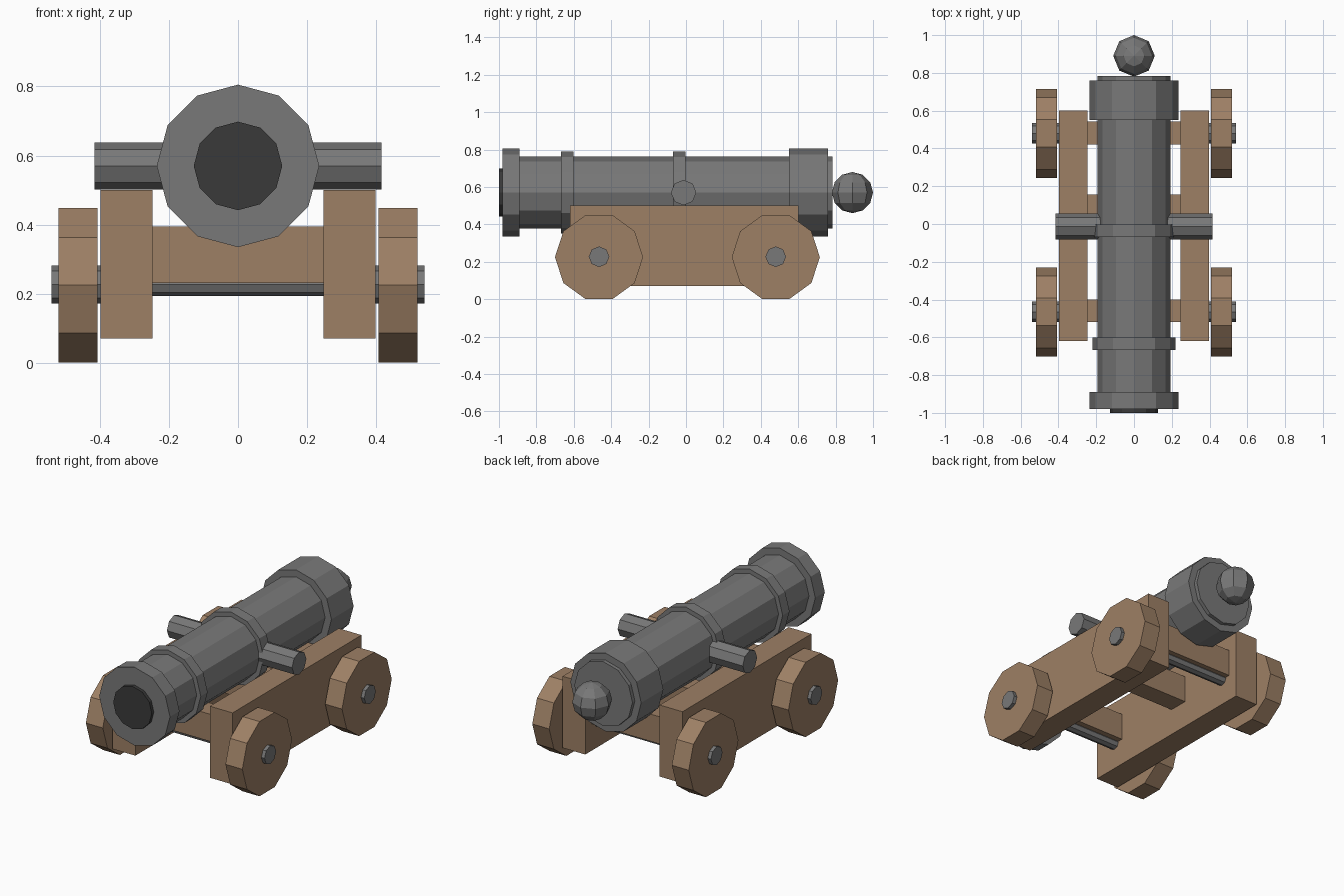
import bpy, bmesh, math
from mathutils import Matrix

if "Cube" in bpy.data.objects:
    bpy.data.objects.remove(bpy.data.objects["Cube"])


def material(name, rgb):
    m = bpy.data.materials.new(name)
    m.diffuse_color = (*rgb, 1)
    m.use_nodes = True
    m.node_tree.nodes["Principled BSDF"].inputs["Base Color"].default_value = m.diffuse_color
    return m


IRON = material("iron grey", (0.19, 0.19, 0.19))
WOOD = material("brown wood", (0.34, 0.215, 0.13))
BORE = material("dark bore", (0.042, 0.042, 0.042))


def finish(bm, name, mat):
    bmesh.ops.recalc_face_normals(bm, faces=bm.faces)
    me = bpy.data.meshes.new(name)
    bm.to_mesh(me)
    bm.free()
    me.materials.append(mat)
    ob = bpy.data.objects.new(name, me)
    bpy.context.collection.objects.link(ob)


def lathe(name, axis, profile, sides, centre, mat):
    """Closed solid round 'x' or 'y' from (position, radius) points."""
    bm = bmesh.new()
    rings = []
    for p, r in profile:
        ring = []
        for i in range(sides):
            a = 2 * math.pi * i / sides
            u, v = r * math.cos(a), r * math.sin(a)
            co = (p, u, v) if axis == 'x' else (u, p, v)
            ring.append(bm.verts.new([c + o for c, o in zip(co, centre)]))
        rings.append(ring)
    for a, b in zip(rings, rings[1:]):
        for i in range(sides):
            j = (i + 1) % sides
            bm.faces.new((a[i], a[j], b[j], b[i]))
    bm.faces.new(rings[0])
    bm.faces.new(rings[-1])
    finish(bm, name, mat)


def box(name, x, y, z, mat):
    bm = bmesh.new()
    bmesh.ops.create_cube(bm, size=1)
    for v in bm.verts:
        v.co = [(lo + hi) / 2 + c * (hi - lo) for c, (lo, hi) in zip(v.co, (x, y, z))]
    finish(bm, name, mat)


BARREL_Z = 0.57
AXLE_Z = 0.225

# Barrel with its muzzle, bands, breech and back plate
lathe("barrel", 'y', [
    (-0.98, 0.235), (-0.89, 0.235), (-0.89, 0.193), (-0.667, 0.193),
    (-0.667, 0.22), (-0.602, 0.22), (-0.602, 0.193), (-0.07, 0.193),
    (-0.07, 0.22), (-0.002, 0.22), (-0.002, 0.193), (0.55, 0.193),
    (0.55, 0.235), (0.76, 0.235), (0.76, 0.193), (0.783, 0.193),
], 12, (0, 0, BARREL_Z), IRON)
lathe("muzzle_bore", 'y', [(-1.0, 0.128), (-0.97, 0.128)], 12, (0, 0, BARREL_Z), BORE)
lathe("trunnion", 'x', [(-0.415, 0.068), (0.415, 0.068)], 8, (0, -0.013, BARREL_Z), IRON)

# Round knob behind the breech
bm = bmesh.new()
bmesh.ops.create_uvsphere(bm, u_segments=8, v_segments=6, radius=0.11,
                          matrix=Matrix.Translation((0, 0.89, BARREL_Z)))
finish(bm, "breech_knob", IRON)

# Carriage cheeks
for side, s in (("right", 1), ("left", -1)):
    box(side + "_cheek", sorted((s * 0.247, s * 0.398)), (-0.62, 0.602), (0.071, 0.5), WOOD)

# Cross beams between the cheeks
for name, y in (("front", -0.46), ("middle", 0.095), ("rear", 0.482)):
    box(name + "_beam", (-0.25, 0.25), (y - 0.06, y + 0.06), (0.232, 0.395), WOOD)

# Wheels on stepped axles, thinner between the cheeks
for end, y in (("front", -0.465), ("rear", 0.48)):
    lathe(end + "_axle", 'x', [(-0.54, 0.055), (-0.26, 0.055), (-0.26, 0.033),
                               (0.26, 0.033), (0.26, 0.055), (0.54, 0.055)],
          8, (0, y, AXLE_Z + 0.002), IRON)
    for side, s in (("right", 1), ("left", -1)):
        lathe(f"{end}_{side}_wheel", 'x', [(s * 0.407, 0.2355), (s * 0.519, 0.2355)],
              10, (0, y, AXLE_Z), WOOD)
